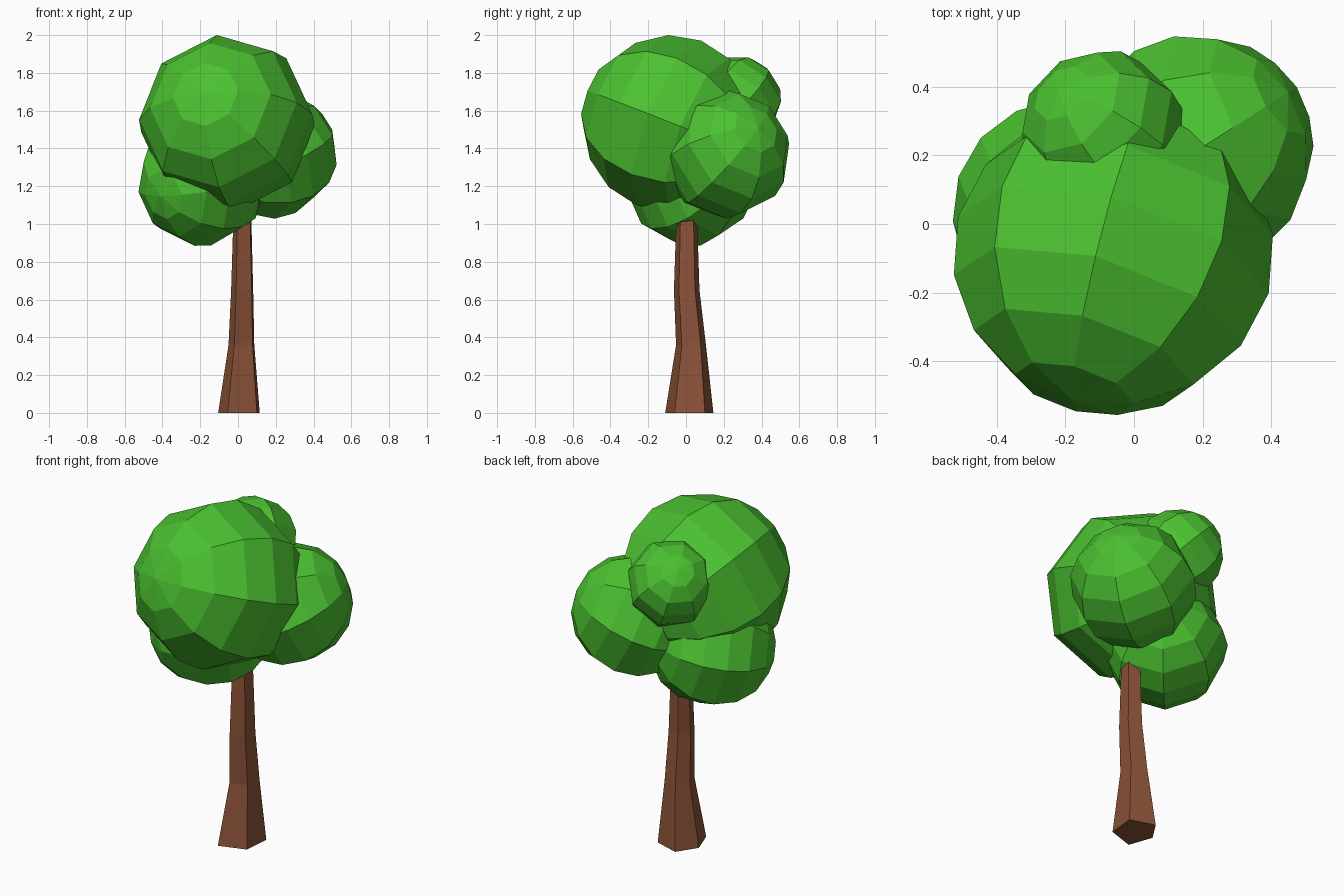
import bpy, bmesh
from math import radians
from mathutils import Vector, Matrix

if "Cube" in bpy.data.objects:
    bpy.data.objects.remove(bpy.data.objects["Cube"])


def material(name, rgb):
    m = bpy.data.materials.new(name)
    m.diffuse_color = (*rgb, 1)
    m.use_nodes = True
    m.node_tree.nodes["Principled BSDF"].inputs["Base Color"].default_value = m.diffuse_color
    return m


leaf = material("leaf_green", (0.07, 0.53, 0.03))
bark = material("bark_brown", (0.26, 0.085, 0.04))


def finish(bm, name, mat):
    bmesh.ops.recalc_face_normals(bm, faces=bm.faces)
    me = bpy.data.meshes.new(name)
    bm.to_mesh(me)
    bm.free()
    me.materials.append(mat)
    ob = bpy.data.objects.new(name, me)
    bpy.context.collection.objects.link(ob)
    return ob


def blob(name, centre, r, pole, up=(0, 0, 1), roll=0):
    """Eight-sided low-poly ball with its pole along a direction and one meridian towards up."""
    z = Vector(pole).normalized()
    u = Vector(up)
    x = (u - z * u.dot(z)).normalized()
    y = z.cross(x)
    rot = Matrix((x, y, z)).transposed().to_4x4()
    bm = bmesh.new()
    bmesh.ops.create_uvsphere(
        bm, u_segments=8, v_segments=8, radius=r,
        matrix=Matrix.Translation(centre) @ rot @ Matrix.Rotation(radians(roll), 4, 'Z'))
    return finish(bm, name, leaf)


# Foliage clumps
blob("foliage_main", (-0.06, -0.09, 1.535), 0.468, (-0.26, -0.9, 0.35), up=(-0.11, 0, 1))
blob("foliage_right", (0.185, 0.215, 1.37), 0.342, (0.77, 0.49, 0.41))
blob("foliage_low_left", (-0.19, 0.025, 1.22), 0.341, (-0.62, -0.7, -0.2))
blob("foliage_back_top", (-0.09, 0.265, 1.65), 0.243, (-0.55, 0.52, 0.67), roll=22.5)

# Trunk: five-sided, tapering and slightly bent, top hidden in the foliage
base = [(-0.055, -0.11), (0.1, -0.06), (0.115, 0.1), (-0.03, 0.145), (-0.105, 0.03)]
# (height, centre x, centre y, scale of the base section)
rings = [(0, 0.005, 0.02, 1.0), (0.36, 0.018, 0.028, 0.62),
         (0.65, 0.022, 0.005, 0.53), (1.08, 0.023, 0.005, 0.42)]
bm = bmesh.new()
loops = [[bm.verts.new((cx + (x - 0.005) * s, cy + (y - 0.02) * s, h)) for x, y in base]
         for h, cx, cy, s in rings]
for a, b in zip(loops, loops[1:]):
    for i in range(5):
        j = (i + 1) % 5
        bm.faces.new((a[i], a[j], b[j], b[i]))
bm.faces.new(loops[0][::-1])
bm.faces.new(loops[-1])
finish(bm, "trunk", bark)
